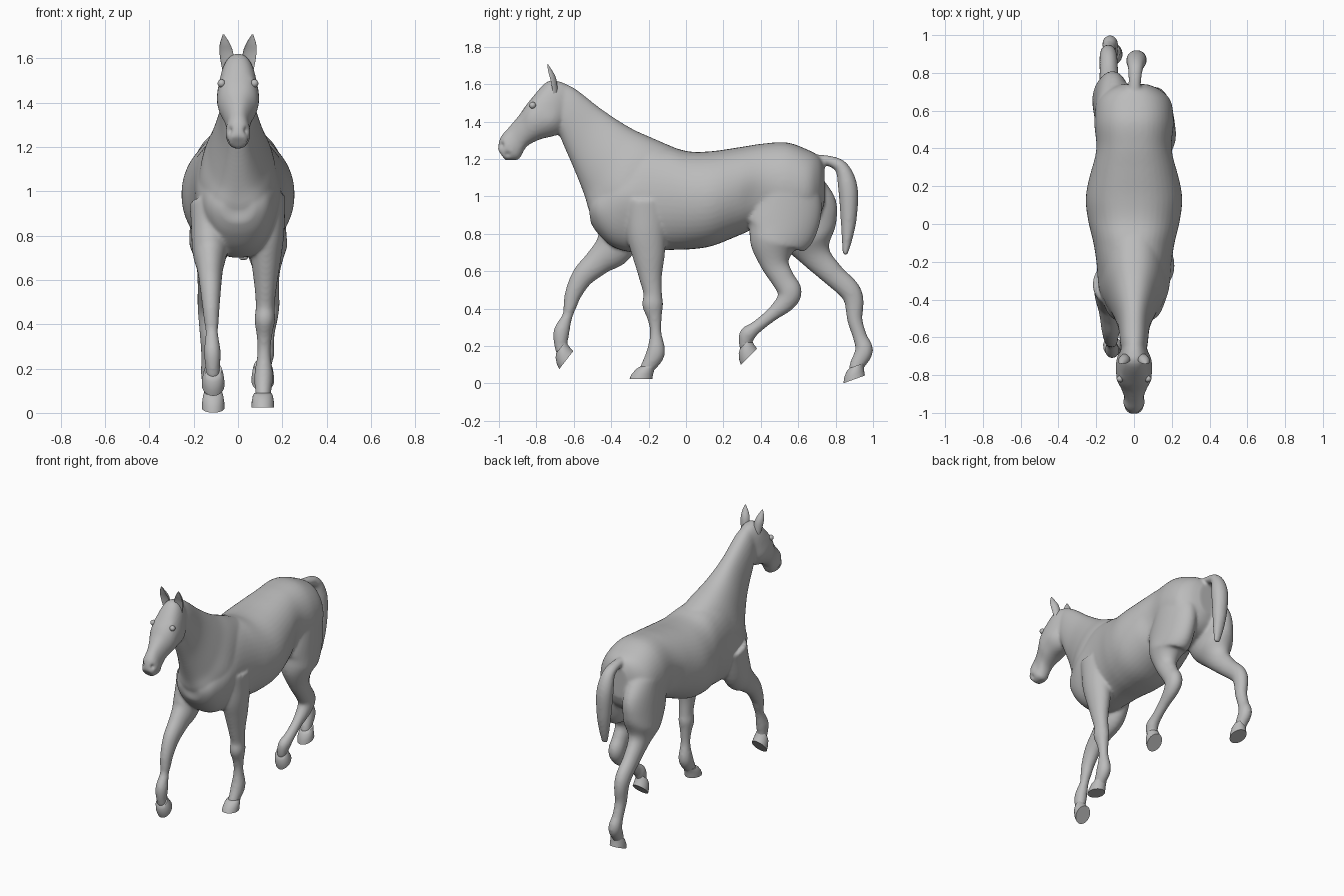
import bpy, bmesh, math
from mathutils import Vector, Matrix

if "Cube" in bpy.data.objects:
    bpy.data.objects.remove(bpy.data.objects["Cube"], do_unlink=True)

grey = bpy.data.materials.new("plain grey")
grey.use_nodes = True
grey.diffuse_color = (.5, .5, .5, 1)
grey.node_tree.nodes["Principled BSDF"].inputs["Base Color"].default_value = grey.diffuse_color


def refine(stations, steps=6):
    """Pass a smooth curve through the stations and sample it finely."""
    points = [Vector(station) for station in stations]
    last = len(points) - 1
    samples = []
    for i in range(last):
        before, start, end, after = [points[max(0, min(last, i + k))] for k in (-1, 0, 1, 2)]
        leave, arrive = (end - before) / 2, (after - start) / 2
        for k in range(steps):
            t = k / steps
            ease = t * t * (3 - 2 * t)
            samples.append(start * (1 - ease) + end * ease
                           + leave * t * (1 - t) ** 2 - arrive * t * t * (1 - t))
    return samples + [points[last]]


def skin_rings(bm, rings, hollow=1, fullness=1, sides=44):
    """Join oval rings, each a centre, a front half axis and a half width."""
    rows = []
    for centre, axis, width in rings:
        row = []
        for k in range(sides):
            angle = math.tau * k / sides
            forward, across = math.cos(angle), math.sin(angle)
            if forward > 0:
                forward *= hollow
            across = math.copysign(abs(across) ** fullness, across)
            row.append(bm.verts.new(centre + axis * forward + Vector((width * across, 0, 0))))
        rows.append(row)
    for lower, upper in zip(rows, rows[1:]):
        for k in range(sides):
            bm.faces.new((lower[k - 1], lower[k], upper[k], upper[k - 1]))
    bm.faces.new(rows[0][::-1])
    bm.faces.new(rows[-1])


def add_trunk(bm, stations):
    """Full oval sections between a top line and an underline: y, z, y, z, half width."""
    rings = []
    for top_y, top_z, low_y, low_z, width in refine(stations):
        top, low = Vector((0, top_y, top_z)), Vector((0, low_y, low_z))
        rings.append(((top + low) / 2, (top - low) / 2, width))
    skin_rings(bm, rings, fullness=.85)


def add_limb(bm, path, start_x, end_x, bow=0, thin=.01, ratio=.65, hollow=1):
    """Oval tube square to its path: y, z, half depth. Width follows depth."""
    samples = refine(path)
    last = len(samples) - 1
    rings = []
    for i, (y, z, depth) in enumerate(samples):
        along = samples[min(last, i + 1)] - samples[max(0, i - 1)]
        axis = Vector((0, -along.y, along.x)).normalized()
        t = i / last
        x = start_x + (end_x - start_x) * t + bow * math.sin(math.pi * t)
        rings.append((Vector((x, y, z)), axis * depth, min(.1, thin + ratio * depth)))
    skin_rings(bm, rings, hollow)


def shade(obj, degrees):
    bpy.ops.object.select_all(action="DESELECT")
    obj.select_set(True)
    bpy.context.view_layer.objects.active = obj
    bpy.ops.object.shade_smooth_by_angle(angle=math.radians(degrees))


def add_object(name, bm, degrees):
    bmesh.ops.recalc_face_normals(bm, faces=bm.faces)
    mesh = bpy.data.meshes.new(name)
    bm.to_mesh(mesh)
    bm.free()
    mesh.materials.append(grey)
    obj = bpy.data.objects.new(name, mesh)
    bpy.context.collection.objects.link(obj)
    shade(obj, degrees)
    return obj


def add_leg(bm, name, side, path, tilt, hip=.13, bow=0):
    """A leg from hip or shoulder to pastern, ending in a tilted hoof."""
    foot_x = side * .112
    turn = Matrix.Rotation(math.radians(tilt), 3, "X")
    pastern = Vector((foot_x, path[-1][0], path[-1][1]))
    core = pastern + turn @ Vector((0, -.018, -.035))
    add_limb(bm, path + [(core.y, core.z, .036)], side * hip, foot_x, side * bow)
    rings = []
    for back, drop, depth, width in ((0, 0, .042, .039), (.014, .012, .049, .045),
                                     (.03, .04, .057, .05), (.038, .065, .061, .051)):
        rings.append((pastern + turn @ Vector((0, -back, -drop)), turn @ Vector((0, -depth, 0)), width))
    hoof = bmesh.new()
    skin_rings(hoof, rings)
    add_object(name + "_hoof", hoof, 40)


flesh = bmesh.new()

# Barrel, from breast to rump: y, top, bottom, half width
barrel = [(-.51, .98, .86, .07), (-.47, 1.06, .8, .13), (-.39, 1.16, .73, .165),
          (-.27, 1.28, .7, .185), (-.1, 1.268, .713, .215), (.02, 1.24, .717, .243),
          (.14, 1.242, .735, .255), (.28, 1.262, .79, .23), (.41, 1.282, .84, .202),
          (.54, 1.288, .82, .21), (.65, 1.25, .84, .195), (.71, 1.215, .89, .14),
          (.74, 1.165, .96, .07)]
add_trunk(flesh, [(y, top, y, low, width) for y, top, low, width in barrel])

# Neck, from poll to withers
add_trunk(flesh, [(-.7, 1.62, -.7, 1.4, .055), (-.6, 1.58, -.665, 1.3, .072),
                  (-.45, 1.465, -.6, 1.15, .087), (-.3, 1.368, -.54, 1, .128),
                  (-.17, 1.308, -.5, .89, .165), (0, 1.235, -.4, .76, .18)])

# Head, from poll to lips
add_trunk(flesh, [(-.66, 1.61, -.62, 1.44, .055), (-.74, 1.615, -.67, 1.34, .082),
                  (-.84, 1.507, -.78, 1.305, .093), (-.89, 1.437, -.85, 1.268, .068),
                  (-.945, 1.372, -.88, 1.218, .052), (-.992, 1.315, -.9, 1.196, .056),
                  (-1.007, 1.25, -.965, 1.192, .04)])

# Tail, from dock to tip
add_limb(flesh, [(.65, 1.2, .025), (.75, 1.193, .027), (.83, 1.155, .037), (.865, 1.05, .052),
                 (.87, .9, .045), (.862, .78, .03), (.85, .685, .012)], 0, .025, ratio=.85)

# Legs
add_leg(flesh, "left_front", 1, [
    (-.21, .98, .11), (-.213, .82, .109), (-.2, .69, .088), (-.19, .57, .062), (-.178, .48, .05),
    (-.178, .42, .056), (-.168, .35, .039), (-.162, .27, .031), (-.162, .165, .05),
    (-.203, .09, .039)], 0)
add_leg(flesh, "right_front", -1, [
    (-.31, .94, .11), (-.375, .745, .107), (-.465, .655, .076), (-.55, .575, .06),
    (-.6, .485, .046), (-.62, .415, .036), (-.634, .36, .028), (-.666, .275, .043),
    (-.668, .195, .034)], 52)
add_leg(flesh, "left_hind", 1, [
    (.54, 1.17, .09), (.535, 1, .19), (.505, .83, .192), (.47, .74, .13), (.476, .64, .077),
    (.52, .555, .063), (.555, .49, .064), (.53, .432, .053), (.455, .365, .036),
    (.375, .3, .034), (.33, .262, .044), (.318, .215, .036)], 45, .1, .03)
add_leg(flesh, "right_hind", -1, [
    (.57, 1.17, .09), (.605, .97, .19), (.64, .82, .172), (.69, .69, .087), (.78, .588, .063),
    (.87, .503, .058), (.898, .44, .052), (.903, .34, .041), (.93, .25, .038),
    (.952, .175, .048), (.913, .096, .039)], 20, .1, .03)

# Fuse the flesh into one smooth skin
body = add_object("body", flesh, 60)
remesh = body.modifiers.new("fuse", "REMESH")
remesh.mode = "VOXEL"
remesh.voxel_size = .009
soften = body.modifiers.new("soften", "SMOOTH")
soften.iterations = 9
bpy.context.view_layer.update()
skin = bpy.data.meshes.new_from_object(body.evaluated_get(bpy.context.evaluated_depsgraph_get()))
body.modifiers.clear()
body.data = skin

# Mirrored muscles and hollows: x, y, z, radius, push along the normal
dabs = {"nostril": (.042, -.99, 1.275, .014, -.014),
        "mouth": (.045, -.955, 1.225, .014, -.008),
        "cheek": (.085, -.72, 1.4, .055, .01),
        "brow": (.08, -.825, 1.515, .022, .008),
        "breast": (.09, -.49, .95, .07, .012),
        "shoulder": (.19, -.33, 1, .1, .012),
        "flank": (.2, .36, 1, .08, -.01)}
places = []
for vert in skin.vertices:
    shift = 0
    for x, y, z, radius, push in dabs.values():
        gap = Vector((abs(vert.co.x) - x, vert.co.y - y, vert.co.z - z))
        shift += push * math.exp(-gap.length_squared / radius ** 2)
    places.append(vert.co + vert.normal * shift)
for vert, place in zip(skin.vertices, places):
    vert.co = place
shade(body, 60)

for name, side in (("left", 1), ("right", -1)):
    # Cupped ear
    ear = bmesh.new()
    add_limb(ear, [(-.71, 1.55, .026), (-.724, 1.62, .031), (-.736, 1.665, .023), (-.742, 1.708, .003)],
             side * .045, side * .066, thin=0, ratio=1, hollow=-.3)
    add_object(name + "_ear", ear, 50)
    # Eye
    eye = bmesh.new()
    bmesh.ops.create_uvsphere(eye, u_segments=20, v_segments=12, radius=.018)
    bmesh.ops.translate(eye, verts=eye.verts, vec=(side * .074, -.82, 1.487))
    add_object(name + "_eye", eye, 60)
